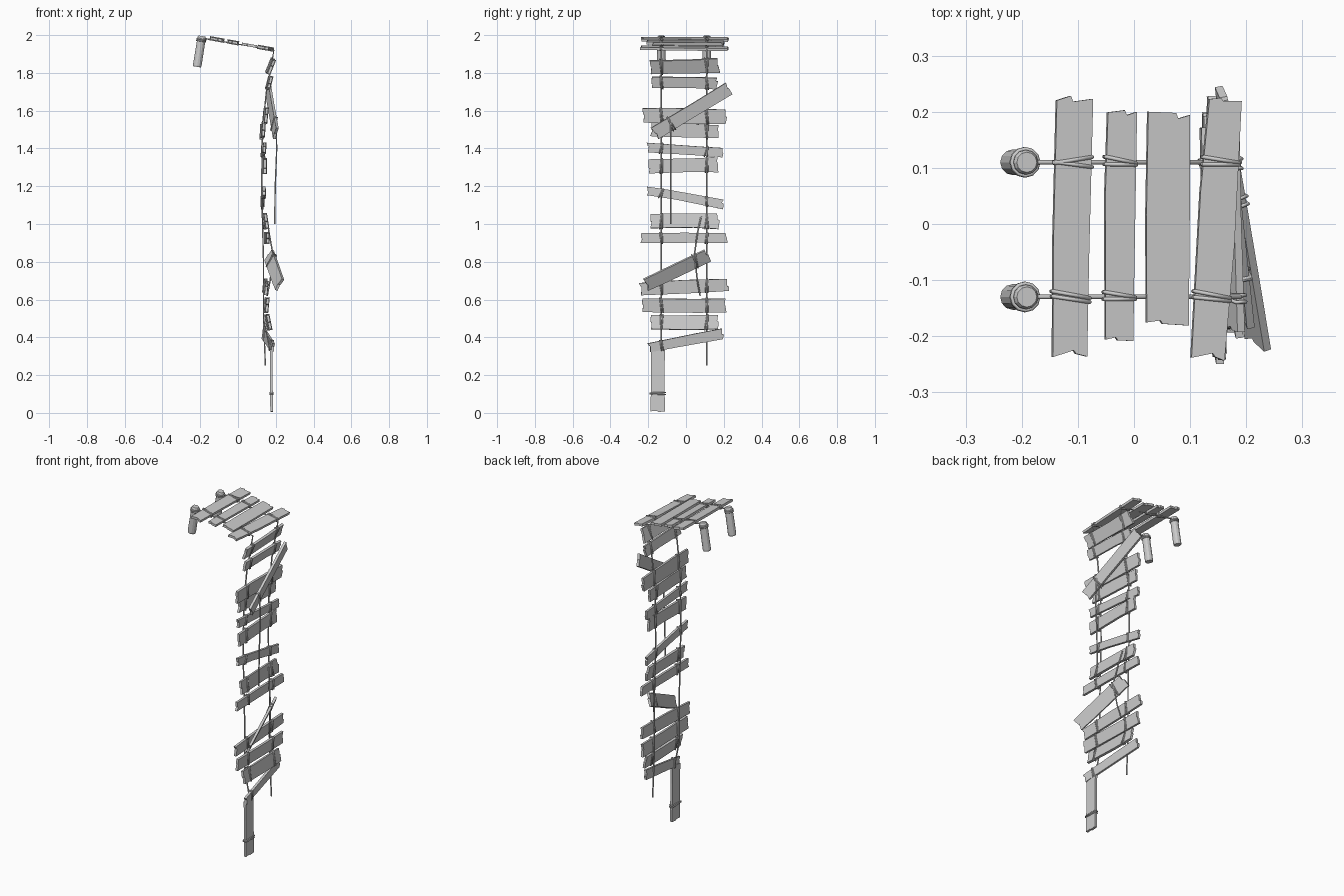
import bpy, bmesh, random
from mathutils import Vector, Matrix

if "Cube" in bpy.data.objects:
    bpy.data.objects.remove(bpy.data.objects["Cube"])
rng = random.Random(4)

grey = bpy.data.materials.new("weathered_grey")
grey.use_nodes = True
grey.diffuse_color = (0.6, 0.6, 0.6, 1)
grey.node_tree.nodes["Principled BSDF"].inputs["Base Color"].default_value = (0.6, 0.6, 0.6, 1)


def finish(bm, name):
    bmesh.ops.recalc_face_normals(bm, faces=bm.faces)
    mesh = bpy.data.meshes.new(name)
    bm.to_mesh(mesh)
    bm.free()
    mesh.materials.append(grey)
    obj = bpy.data.objects.new(name, mesh)
    bpy.context.collection.objects.link(obj)
    return obj


def rope(name, points, radius=0.004, closed=False):
    """Thin round cord through the points."""
    curve = bpy.data.curves.new(name, "CURVE")
    curve.dimensions = "3D"
    curve.bevel_depth = radius
    curve.bevel_resolution = 1
    curve.use_fill_caps = True
    spline = curve.splines.new("POLY")
    spline.points.add(len(points) - 1)
    for p, co in zip(spline.points, points):
        p.co = (*co, 1)
    spline.use_cyclic_u = closed
    curve.materials.append(grey)
    obj = bpy.data.objects.new(name, curve)
    bpy.context.collection.objects.link(obj)


def plank(name, a, b, width, across, thick=0.014, ties=()):
    """Ragged board from a to b; across points along its width."""
    a, b = Vector(a), Vector(b)
    along = (b - a).normalized()
    across = Vector(across)
    across = (across - along * across.dot(along)).normalized()
    normal = along.cross(across)
    length, h = (b - a).length, width / 2
    j = lambda s: rng.uniform(-s, s)
    step = j(0.4) * h
    # Outline with a split, stepped break at each end
    outline = [(j(.006), -h), (length * .5 + j(.1), -h + j(.004)), (length + j(.006), -h + j(.005)),
               (length + j(.004), step), (length - .007, step + .004), (length - .005 + j(.006), h + j(.005)),
               (length * .5 + j(.1), h + j(.004)), (j(.006), h), (.002, -step + .004), (.008, -step)]
    bm = bmesh.new()
    verts = [bm.verts.new(a + along * u + across * v - normal * thick / 2) for u, v in outline]
    face = bm.faces.new(verts)
    top = bmesh.ops.extrude_face_region(bm, geom=[face])["geom"]
    bmesh.ops.translate(bm, vec=normal * thick,
                        verts=[v for v in top if isinstance(v, bmesh.types.BMVert)])
    finish(bm, name)
    # Rope lashings round the board
    t = thick / 2 + .002
    for y in ties:
        u = (y - a.y) / along.y if abs(along.y) > .1 else y
        for k in (-.004, .004):
            slant = j(.007)
            loop = [a + along * (u + k + s * slant) + across * s * (h + .003) + normal * n * t
                    for s, n in ((-1, -1), (1, -1), (1, 1), (-1, 1))]
            rope(name + "_lashing", loop, .0035, True)


SIDES = (-.13, .11)

# Deck boards: x at each end, y ends, width
for i, (x0, x1, y0, y1, w) in enumerate([(-.115, -.107, -.233, .225, .062), (-.027, -.024, -.21, .201, .05),
                                        (.059, .061, -.18, .195, .076), (.131, .162, -.238, .226, .06)]):
    z = lambda x: 1.957 - .18 * x
    plank(f"deck_board_{i + 1}", (x0, y0, z(x0)), (x1, y1, z(x1)), w, (1, 0, -.18), ties=() if i == 2 else SIDES)

# Hanging boards: x, y ends, z ends, width, outward lean of the upper edge
hanging = [(.172, -.19, .175, 1.83, 1.84, .075, .4), (.165, -.185, .165, 1.75, 1.745, .06, .25),
           (.145, -.23, .215, 1.575, 1.57, .075, .1), (.13, -.185, .175, 1.5, 1.485, .07, .05),
           (.135, -.205, .2, 1.405, 1.38, .05, .05), (.138, -.2, .17, 1.305, 1.315, .075, 0),
           (.133, -.205, .195, 1.175, 1.105, .045, 0), (.145, -.19, .175, 1.015, 1.015, .075, -.15),
           (.152, -.24, .22, .925, .925, .052, 0), (.145, -.243, .225, .655, .68, .065, .1),
           (.15, -.235, .21, .57, .57, .072, .1), (.16, -.19, .172, .48, .48, .075, -.2)]
for i, (x, y0, y1, z0, z1, w, lean) in enumerate(hanging):
    plank(f"hanging_board_{i + 1}", (x + .005, y0, z0), (x - .005, y1, z1), w, (lean, 0, 1), ties=SIDES)

# Loose boards that have slipped from the ropes
plank("slipped_board_upper", (.2, -.165, 1.48), (.158, .23, 1.715), .072, (.15, 0, 1), ties=(-.08,))
plank("slipped_board_lower", (.22, -.21, .68), (.165, .115, .835), .072, (.45, 0, 1), ties=(.05,))
plank("lowest_board", (.185, -.195, .345), (.135, .195, .42), .048, (.1, 0, 1), ties=(-.13,))
plank("dangling_board", (.178, -.15, .003), (.175, -.15, .34), .076, (0, 1, 0), ties=(.1,))

# Main ropes run from the posts over the deck and down
drop = [(.19, 1.92), (.178, 1.85), (.15, 1.7), (.13, 1.5), (.125, 1.2), (.135, .8), (.135, .5)]
for name, y, end in (("right_rope", -.13, (.17, .33)), ("left_rope", .11, (.145, .25))):
    rope(name, [(x, y, z) for x, z in [(-.195, 1.985)] + drop + [end]])
rope("loose_rope_upper", [(.2, -.08, 1.55), (.205, -.08, 1.4), (.197, -.08, 1.2), (.194, -.08, 1)])
rope("loose_rope_lower", [(.15, .08, 1.04), (.165, .06, .95), (.185, .045, .84), (.17, .06, .7), (.155, .075, .62)])

# Leaning round posts with a chamfered head and rope collar
for name, y in (("right_post", -.13), ("left_post", .11)):
    base, head = Vector((-.217, y, 1.832)), Vector((-.191, y, 1.995))
    axis = head - base
    place = Matrix.Translation(base) @ axis.to_track_quat("Z", "Y").to_matrix().to_4x4()
    bm = bmesh.new()
    rings = [(.021, 0), (.023, .008), (.022, .157), (.018, axis.length)]
    loops = []
    for r, z in rings:
        ring = bmesh.ops.create_circle(bm, segments=12, radius=r)["verts"]
        bmesh.ops.translate(bm, verts=ring, vec=(0, 0, z))
        loops.append(ring)
    for lo, hi in zip(loops, loops[1:]):
        for k in range(12):
            bm.faces.new((lo[k - 1], lo[k], hi[k], hi[k - 1]))
    bm.faces.new(loops[0])
    bm.faces.new(loops[-1])
    bm.transform(place)
    finish(bm, name)
    for z in (.139, .147):
        circle = [place @ (Matrix.Rotation(k * .5236, 4, "Z") @ Vector((.0235, 0, z))) for k in range(12)]
        rope(name + "_collar", circle, .004, True)
